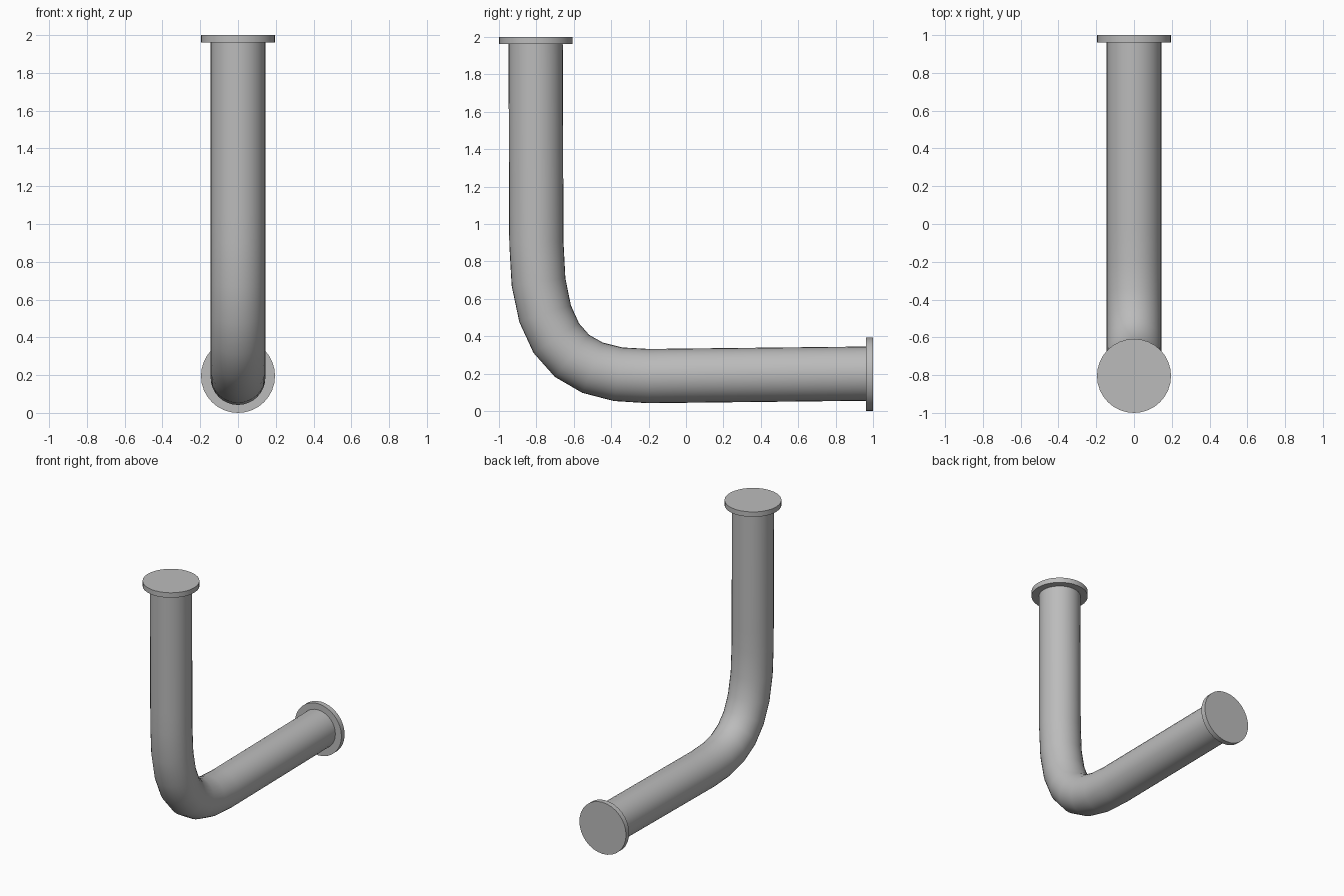
import bpy
from mathutils import Vector

cube = bpy.data.objects.get("Cube")
if cube:
    bpy.data.objects.remove(cube, do_unlink=True)

PIPE_R, FLANGE_R, FLANGE_T = 0.145, 0.196, 0.038

grey = bpy.data.materials.new("pipe grey")
grey.use_nodes = True
grey.diffuse_color = (0.5, 0.5, 0.5, 1)
grey.node_tree.nodes["Principled BSDF"].inputs["Base Color"].default_value = (0.5, 0.5, 0.5, 1)


def finish(obj, name):
    obj.name = name
    obj.data.materials.clear()
    obj.data.materials.append(grey)
    bpy.ops.object.select_all(action='DESELECT')
    obj.select_set(True)
    bpy.context.view_layer.objects.active = obj
    bpy.ops.object.shade_smooth_by_angle()


def flange(name, location, rotation):
    bpy.ops.mesh.primitive_cylinder_add(vertices=32, radius=FLANGE_R, depth=FLANGE_T,
                                        location=location, rotation=rotation)
    finish(bpy.context.object, name)


# Bent pipe: straight riser, wide elbow, straight run to the back
top = Vector((0, -0.804, 1.97))
bend_top = Vector((0, -0.8, 0.9))
bend_end = Vector((0, -0.2, 0.187))
back = Vector((0, 0.97, 0.2))

curve = bpy.data.curves.new("pipe", 'CURVE')
curve.dimensions = '3D'
curve.bevel_depth = PIPE_R
curve.bevel_resolution = 14
curve.resolution_u = 7
spline = curve.splines.new('BEZIER')
spline.bezier_points.add(3)
for point, co in zip(spline.bezier_points, (top, bend_top, bend_end, back)):
    point.handle_left_type = point.handle_right_type = 'FREE'
    point.co = point.handle_left = point.handle_right = co
riser, start, end, run = spline.bezier_points
riser.handle_right = top.lerp(bend_top, 1 / 3)
start.handle_left = top.lerp(bend_top, 2 / 3)
start.handle_right = bend_top + Vector((0, 0, -0.543))
end.handle_left = bend_end + Vector((0, -0.413, -0.004))
end.handle_right = bend_end.lerp(back, 1 / 3)
run.handle_left = bend_end.lerp(back, 2 / 3)

pipe = bpy.data.objects.new("pipe", curve)
bpy.context.collection.objects.link(pipe)
bpy.ops.object.select_all(action='DESELECT')
pipe.select_set(True)
bpy.context.view_layer.objects.active = pipe
bpy.ops.object.convert(target='MESH')
finish(bpy.context.object, "pipe")

# End flanges
flange("top_flange", (0, FLANGE_R - 1, 2 - FLANGE_T / 2), (0, 0, 0))
flange("back_flange", (0, 1 - FLANGE_T / 2, FLANGE_R), (1.5708, 0, 0))
